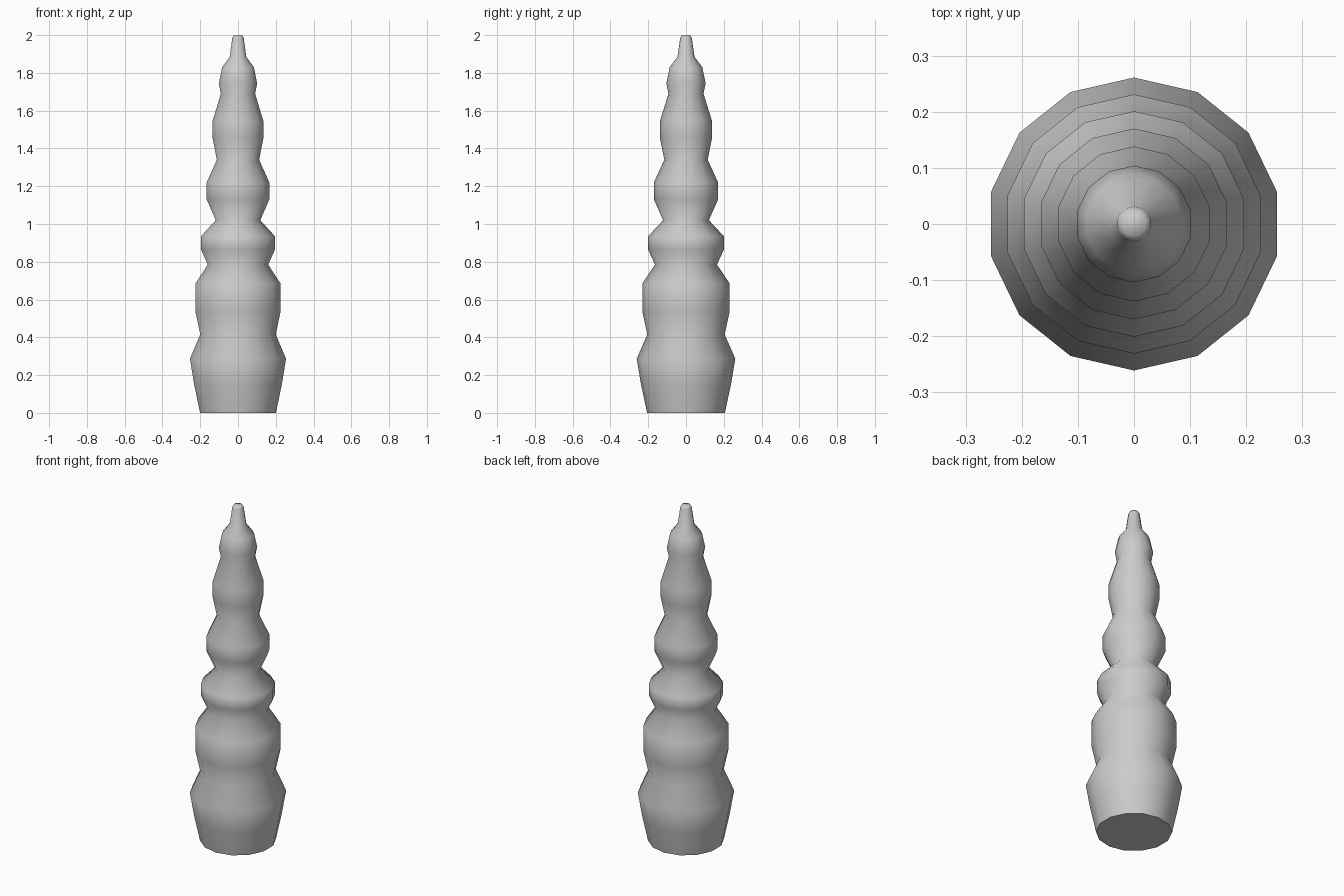
import bpy, bmesh, math

if "Cube" in bpy.data.objects:
    bpy.data.objects.remove(bpy.data.objects["Cube"])

SIDES = 14

# Turned profile from foot to tip: (radius, height)
PROFILE = [
    (0.206, 0.0), (0.238, 0.15), (0.261, 0.287), (0.205, 0.415),   # base bulge
    (0.231, 0.536), (0.231, 0.685), (0.164, 0.785),                # second bulge
    (0.201, 0.865), (0.201, 0.935), (0.121, 1.02),                 # collar
    (0.170, 1.13), (0.170, 1.22), (0.115, 1.34),                   # fourth bulge
    (0.138, 1.455), (0.138, 1.545), (0.093, 1.69),                 # fifth bulge
    (0.104, 1.745), (0.086, 1.83), (0.045, 1.885),                 # small bulge
    (0.031, 1.985), (0.022, 2.0),                                  # nib
]


def lathe(name, profile, sides):
    bm = bmesh.new()
    rings = []
    for r, z in profile:
        ring = []
        for i in range(sides):
            a = math.pi / 2 + 2 * math.pi * i / sides
            ring.append(bm.verts.new((r * math.cos(a), r * math.sin(a), z)))
        rings.append(ring)
    for low, high in zip(rings, rings[1:]):
        for i in range(sides):
            j = (i + 1) % sides
            bm.faces.new((low[i], low[j], high[j], high[i]))
    # Flat caps at foot and tip
    bm.faces.new(list(reversed(rings[0])))
    bm.faces.new(rings[-1])
    mesh = bpy.data.meshes.new(name)
    bm.to_mesh(mesh)
    bm.free()
    obj = bpy.data.objects.new(name, mesh)
    bpy.context.collection.objects.link(obj)
    return obj


# Tapering stack of bulges
spire = lathe("turned_spire", PROFILE, SIDES)
bpy.context.view_layer.objects.active = spire
spire.select_set(True)
bpy.ops.object.shade_smooth_by_angle(angle=math.radians(75))
